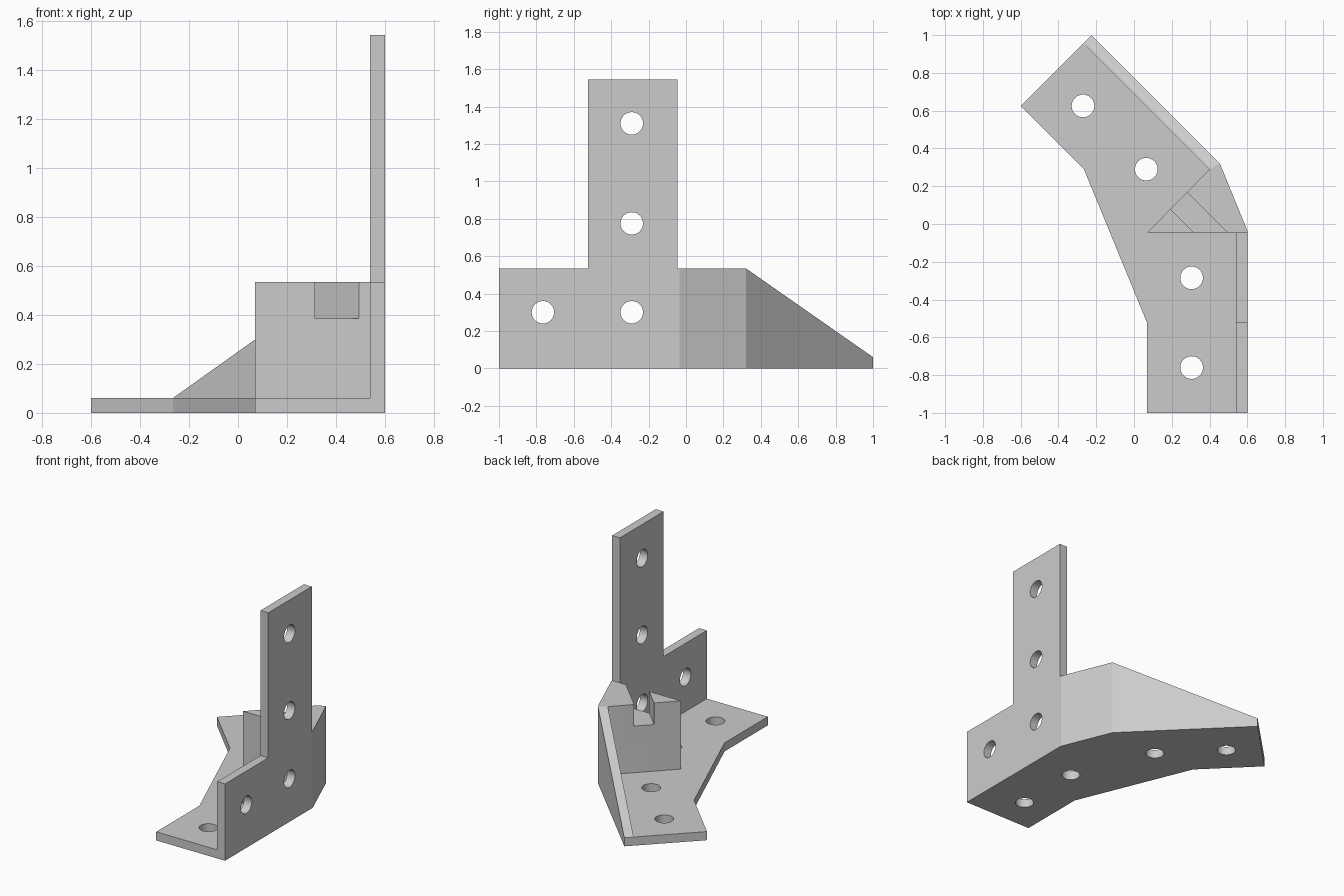
import bpy
import bmesh
import math
from mathutils import Matrix, Vector

if "Cube" in bpy.data.objects:
    bpy.data.objects.remove(bpy.data.objects["Cube"])

grey = bpy.data.materials.new("light grey")
grey.use_nodes = True
grey.diffuse_color = (0.6, 0.6, 0.6, 1)
grey.node_tree.nodes["Principled BSDF"].inputs["Base Color"].default_value = grey.diffuse_color

BASE = 0.06       # plate thickness
WALL = 0.535      # height of the low walls
RIGHT = 0.6       # outer face of the side plate
HOLE = 0.06       # screw hole radius
FRONT = -0.045    # front face of the corner block


def finish(name, bm):
    bmesh.ops.recalc_face_normals(bm, faces=bm.faces)
    mesh = bpy.data.meshes.new(name)
    bm.to_mesh(mesh)
    bm.free()
    mesh.materials.append(grey)
    ob = bpy.data.objects.new(name, mesh)
    bpy.context.collection.objects.link(ob)
    return ob


def prism(name, points, push):
    """Extrude a flat outline along a vector."""
    bm = bmesh.new()
    face = bm.faces.new([bm.verts.new(p) for p in points])
    out = bmesh.ops.extrude_face_region(bm, geom=[face], use_keep_orig=True)
    verts = [g for g in out["geom"] if isinstance(g, bmesh.types.BMVert)]
    bmesh.ops.translate(bm, verts=verts, vec=Vector(push))
    return finish(name, bm)


def drill(name, centres, turn):
    """Cylinders used to cut a row of screw holes."""
    bm = bmesh.new()
    for c in centres:
        bmesh.ops.create_cone(bm, cap_ends=True, segments=40, radius1=HOLE, radius2=HOLE,
                              depth=0.3, matrix=Matrix.Translation(c) @ turn)
    return finish(name, bm)


def cut(ob, cutter):
    mod = ob.modifiers.new("cut", "BOOLEAN")
    mod.operation = "DIFFERENCE"
    mod.solver = "EXACT"
    mod.object = cutter
    select(ob)
    bpy.ops.object.modifier_apply(modifier=mod.name)
    bpy.data.objects.remove(cutter)


def select(ob):
    bpy.ops.object.select_all(action="DESELECT")
    ob.select_set(True)
    bpy.context.view_layer.objects.active = ob


# Bent foot plate with four screw holes
outline = [(0.07, -1), (RIGHT, -1), (RIGHT, -0.035), (0.455, 0.32),
           (-0.225, 1), (-0.6, 0.625), (-0.265, 0.29), (0.07, -0.525)]
foot = prism("foot_plate", [(x, y, 0) for x, y in outline], (0, 0, BASE))
spots = [(-0.27, 0.625, 0), (0.065, 0.29, 0), (0.305, -0.285, 0), (0.305, -0.76, 0)]
cut(foot, drill("foot_holes", spots, Matrix()))

# Side plate with the tall upright tab
profile = [(-1, BASE), (FRONT, BASE), (FRONT, 1.545), (-0.525, 1.545),
           (-0.525, WALL), (-1, WALL)]
side = prism("side_plate", [(RIGHT, y, z) for y, z in profile], (-BASE, 0, 0))
spots = [(RIGHT, -0.29, z) for z in (0.3, 0.775, 1.31)] + [(RIGHT, -0.765, 0.3)]
cut(side, drill("side_holes", spots, Matrix.Rotation(math.pi / 2, 4, "Y")))

# Corner block with a diagonal channel across the top
outline = [(0.07, FRONT), (RIGHT, FRONT), (RIGHT, -0.035), (0.455, 0.32), (0.4, 0.29)]
block = prism("corner_block", [(x, y, BASE) for x, y in outline], (0, 0, WALL - BASE))
channel = [((s + d) / 2, (s - d) / 2, 0.385)
           for s, d in ((0.27, 0), (0.27, 0.7), (0.45, 0.7), (0.45, 0))]
cut(block, prism("channel_cutter", channel, (0, 0, 0.4)))

# Angled rear wall, tapering from the block down to the foot plate
bm = bmesh.new()
inner, outer = Vector((0.4, 0.29, BASE)), Vector((0.455, 0.32, BASE))
inner_end, outer_end = Vector((-0.267, 0.957, BASE)), Vector((-0.225, 1, BASE))
rise = Vector((0, 0, WALL - BASE))
for p in (inner, outer, inner_end, outer_end, inner + rise, outer + rise):
    bm.verts.new(p)
bmesh.ops.convex_hull(bm, input=bm.verts)
rear = finish("rear_wall", bm)

for part in (foot, side, block, rear):
    select(part)
    bpy.ops.object.shade_smooth_by_angle(angle=math.radians(20))
